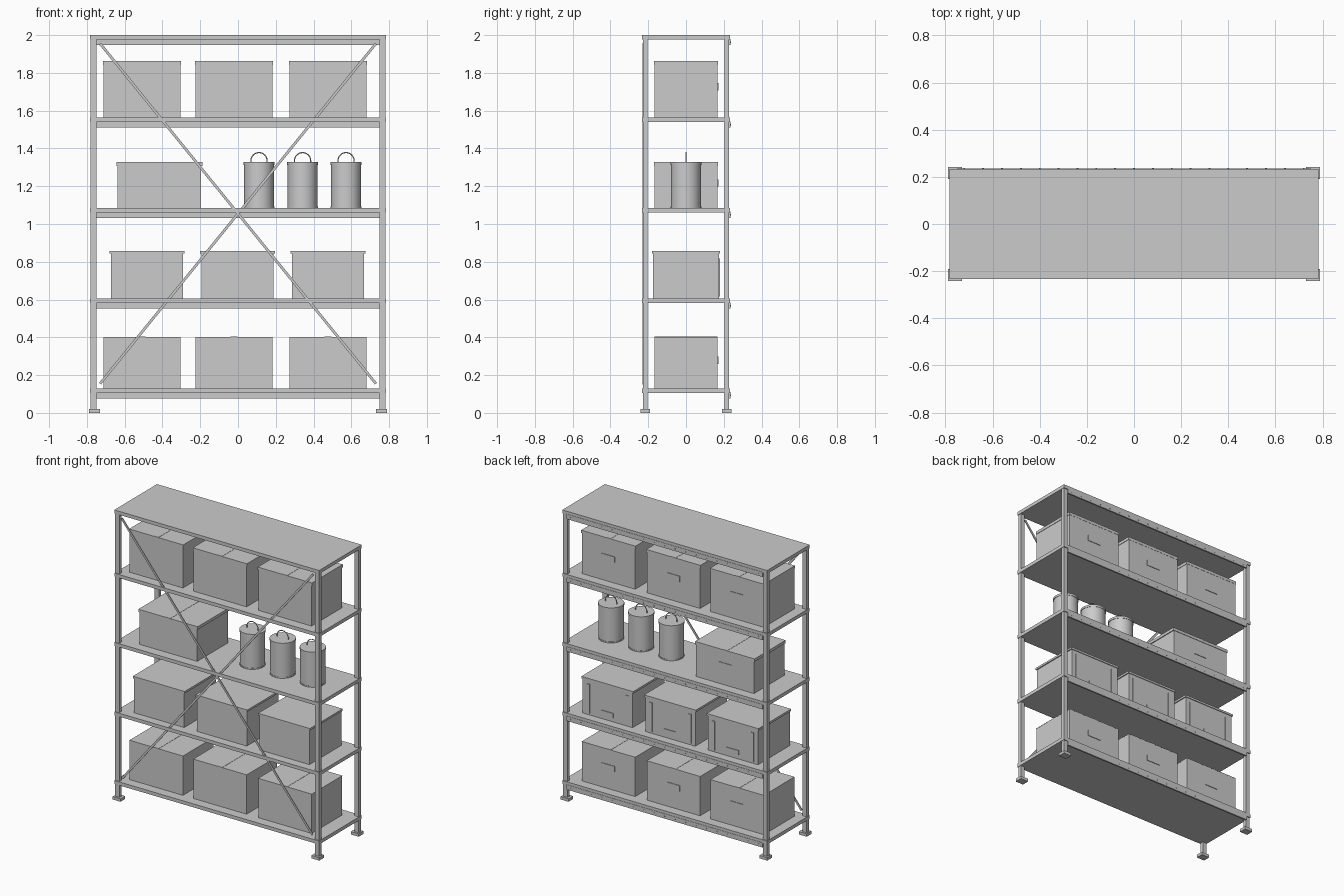
import bpy, bmesh, math
from mathutils import Matrix

if "Cube" in bpy.data.objects:
    bpy.data.objects.remove(bpy.data.objects["Cube"])


def finish(name, bm, smooth=False):
    mesh = bpy.data.meshes.new(name)
    bmesh.ops.recalc_face_normals(bm, faces=bm.faces)
    bm.to_mesh(mesh)
    bm.free()
    ob = bpy.data.objects.new(name, mesh)
    bpy.context.collection.objects.link(ob)
    if smooth:
        bpy.ops.object.select_all(action='DESELECT')
        ob.select_set(True)
        bpy.context.view_layer.objects.active = ob
        bpy.ops.object.shade_smooth_by_angle(angle=math.radians(35))
    return ob


def box(bm, x0, x1, y0, y1, z0, z1):
    m = Matrix.Translation(((x0 + x1) / 2, (y0 + y1) / 2, (z0 + z1) / 2))
    m = m @ Matrix.Diagonal((x1 - x0, y1 - y0, z1 - z0, 1))
    return bmesh.ops.create_cube(bm, size=1, matrix=m)['verts']


def cyl(bm, x, y, z0, z1, r, n=48):
    bmesh.ops.create_cone(bm, cap_ends=True, segments=n, radius1=r, radius2=r, depth=z1 - z0,
                          matrix=Matrix.Translation((x, y, (z0 + z1) / 2)))


# Posts with foot plates
for sx in (-1, 1):
    for sy in (-1, 1):
        bm = bmesh.new()
        box(bm, *sorted((sx * .748, sx * .78)), *sorted((sy * .203, sy * .227)), .015, 1.99)
        finish("post", bm)
        bm = bmesh.new()
        box(bm, *sorted((sx * .73, sx * .79)), *sorted((sy * .19, sy * .241)), 0, .02)
        finish("foot_plate", bm)

# Shelves with rear beams and their rivets
for top in (.13, .605, 1.085, 1.563, 2.0):
    bm = bmesh.new()
    box(bm, -.783, .783, -.233, .233, top - .024, top)
    finish("shelf", bm)
    bm = bmesh.new()
    box(bm, -.75, .75, .224, .235, top - .053, top - .02)
    finish("rear_beam", bm)
    bm = bmesh.new()
    for i in range(19):
        bmesh.ops.create_cone(bm, cap_ends=True, segments=8, radius1=.004, radius2=.004, depth=.003,
                              matrix=Matrix.Translation((-.72 + i * .08, .236, top - .037))
                              @ Matrix.Rotation(math.pi / 2, 4, 'X'))
    finish("beam_rivets", bm)

# Front diagonal braces
length = math.hypot(1.46, 1.80)
for s in (-1, 1):
    bm = bmesh.new()
    box(bm, -.007, .007, -.003, .003, -length / 2, length / 2)
    ob = finish("cross_brace", bm)
    ob.location = (0, -.224 + .003 * s, 1.055)
    ob.rotation_euler.y = s * math.atan2(1.46, 1.80)


def carton(cx, z0, z1, w, d, lid, over):
    # body
    bm = bmesh.new()
    box(bm, cx - w / 2, cx + w / 2, -d / 2, d / 2, z0, z1 - .002)
    finish("carton", bm)
    # lid
    bm = bmesh.new()
    hw, hd = w / 2 + over, d / 2 + over * .5
    box(bm, cx - hw, cx + hw, -hd, hd, z1 - lid, z1)
    finish("carton_lid", bm)
    # tape seam
    bm = bmesh.new()
    box(bm, cx - .018, cx + .018, -hd, hd, z1 - .001, z1 + .0015)
    finish("carton_tape", bm)
    # rear label plates
    bm = bmesh.new()
    zc = z0 + (z1 - z0) * .55
    box(bm, cx - .05, cx + .05, d / 2 - .001, d / 2 + .004, zc - .02, zc + .018)
    finish("carton_label", bm)


def crate(cx, z0, z1, w, d):
    # body
    bm = bmesh.new()
    box(bm, cx - w / 2, cx + w / 2, -d / 2, d / 2, z0, z1 - .005)
    finish("crate", bm)
    # lid
    bm = bmesh.new()
    box(bm, cx - w / 2 - .007, cx + w / 2 + .007, -d / 2 - .005, d / 2 + .005, z1 - .014, z1)
    finish("crate_lid", bm)
    # rear ribs, grip and label
    bm = bmesh.new()
    for s in (-1, 1):
        x = cx + s * w * .39
        box(bm, x - .012, x + .012, d / 2 - .001, d / 2 + .005, z0 + .012, z1 - .04)
    box(bm, cx - .045, cx + .045, d / 2 - .001, d / 2 + .005, z0 + .03, z0 + .06)
    finish("crate_ribs", bm)


for cx in (-.508, -.021, .476):
    carton(cx, .13, .402, .408, .334, .004, .0005)
    carton(cx, 1.563, 1.862, .408, .334, .02, .003)
for cx in (-.481, -.002, .477):
    crate(cx, .605, .858, .382, .348)
carton(-.416, 1.085, 1.327, .442, .334, .02, .006)

# Canisters with caps, bands and wire handles
for cx in (.111, .342, .572):
    bm = bmesh.new()
    cyl(bm, cx, 0, 1.085, 1.322, .079)
    cyl(bm, cx, 0, 1.313, 1.328, .082)
    cyl(bm, cx, 0, 1.085, 1.093, .081)
    finish("canister", bm, True)
    # curved rear label
    bm = bmesh.new()
    rows = []
    for i in range(13):
        a = math.radians(60 + i * 5)
        rows.append([bm.verts.new((cx + .0805 * math.cos(a), .0805 * math.sin(a), z)) for z in (1.15, 1.24)])
    for a, b in zip(rows, rows[1:]):
        bm.faces.new((a[0], b[0], b[1], a[1]))
    finish("canister_label", bm, True)
    # handle
    cu = bpy.data.curves.new("canister_handle", 'CURVE')
    cu.dimensions = '3D'
    cu.bevel_depth = .003
    cu.bevel_resolution = 2
    pts = [(-.043, 1.32)]
    pts += [(-.043 * math.cos(i * math.pi / 16), 1.335 + .043 * math.sin(i * math.pi / 16)) for i in range(17)]
    pts += [(.043, 1.32)]
    sp = cu.splines.new('POLY')
    sp.points.add(len(pts) - 1)
    for p, (x, z) in zip(sp.points, pts):
        p.co = (cx + x, 0, z, 1)
    bpy.context.collection.objects.link(bpy.data.objects.new("canister_handle", cu))
